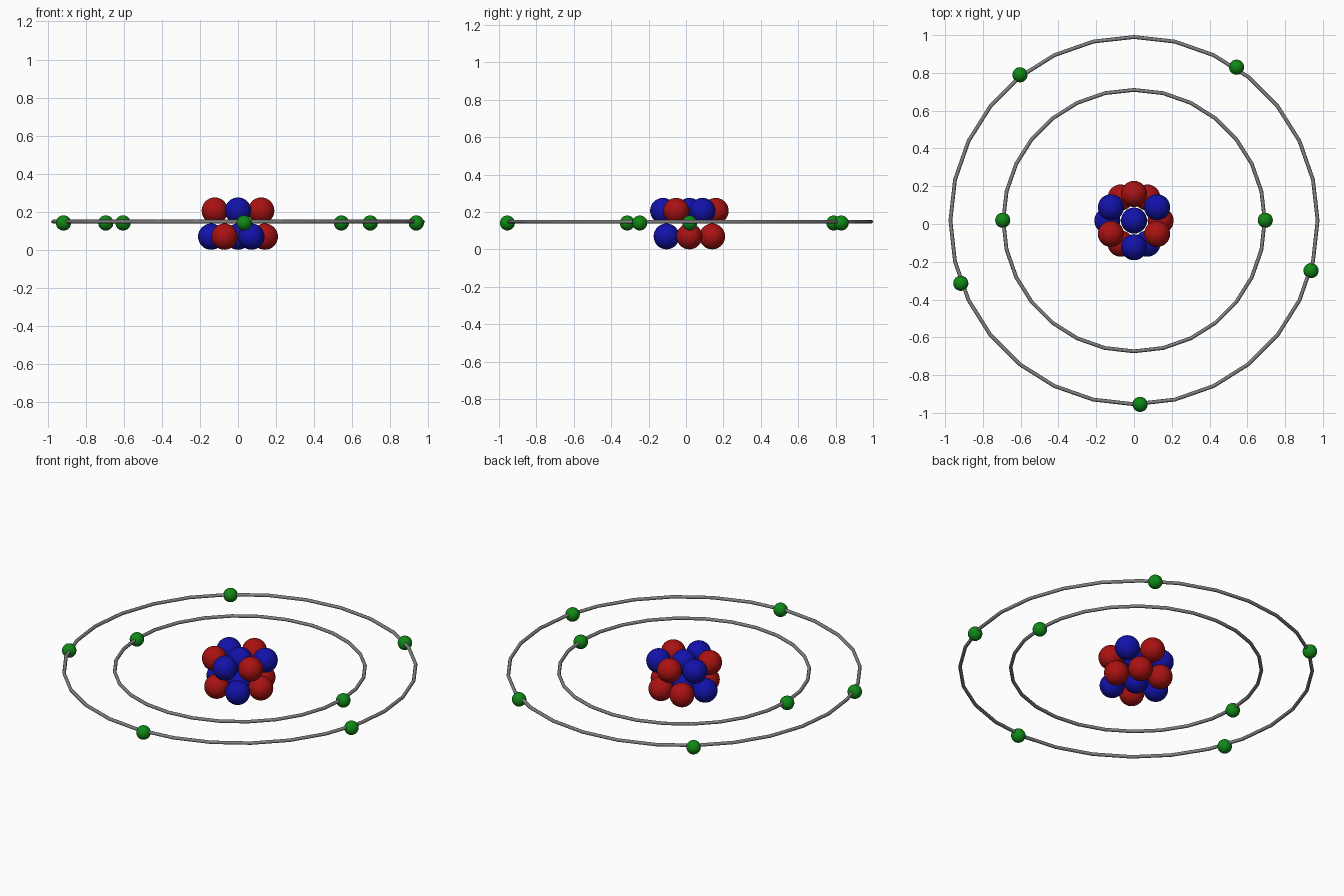
import bpy
import math

if "Cube" in bpy.data.objects:
    bpy.data.objects.remove(bpy.data.objects["Cube"])

CY = 0.018          # shared centre of nucleus and rings in y
BALL_R = 0.069      # nucleus ball radius
RING_Z = 0.148


def material(name, rgb):
    m = bpy.data.materials.new(name)
    m.diffuse_color = (*rgb, 1)
    m.use_nodes = True
    m.node_tree.nodes["Principled BSDF"].inputs["Base Color"].default_value = m.diffuse_color
    return m


RED = material("red", (0.40, 0.006, 0.006))
BLUE = material("blue", (0.006, 0.006, 0.40))
GREEN = material("green", (0.005, 0.25, 0.008))
GREY = material("grey", (0.22, 0.22, 0.22))


def finish(name, mat):
    ob = bpy.context.object
    ob.name = name
    ob.data.materials.append(mat)
    bpy.ops.object.shade_smooth()


def ball(name, loc, radius, mat):
    bpy.ops.mesh.primitive_uv_sphere_add(
        segments=32, ring_count=16, radius=radius, location=loc)
    finish(name, mat)


# Nucleus: two layers, each a centre ball with six around it
R, B = RED, BLUE
layers = [
    ("lower", 0.069, 0, [R, R, R, B, R, B]),
    ("upper", 0.206, 30, [B, R, B, R, B, R]),
]
for layer, z, turn, mats in layers:
    ball(layer + "_centre_neutron", (0, CY, z), BALL_R, BLUE)
    for i, mat in enumerate(mats):
        a = math.radians(turn + 60 * i)
        kind = "proton" if mat is RED else "neutron"
        ball(f"{layer}_{kind}_{i}",
             (0.141 * math.cos(a), CY + 0.141 * math.sin(a), z), BALL_R, mat)

# Orbit rings
for name, radius in (("outer_ring", 0.972), ("inner_ring", 0.692)):
    bpy.ops.mesh.primitive_torus_add(
        major_radius=radius, minor_radius=0.01, major_segments=28,
        minor_segments=8, location=(0, CY, RING_Z))
    finish(name, GREY)

# Electrons on the rings
electrons = [(-0.695, 0.02), (0.695, 0.02), (-0.604, 0.79), (0.543, 0.83),
             (-0.917, -0.314), (0.937, -0.247), (0.032, -0.955)]
for i, (x, y) in enumerate(electrons):
    ball(f"electron_{i}", (x, y, 0.141), 0.04, GREEN)
